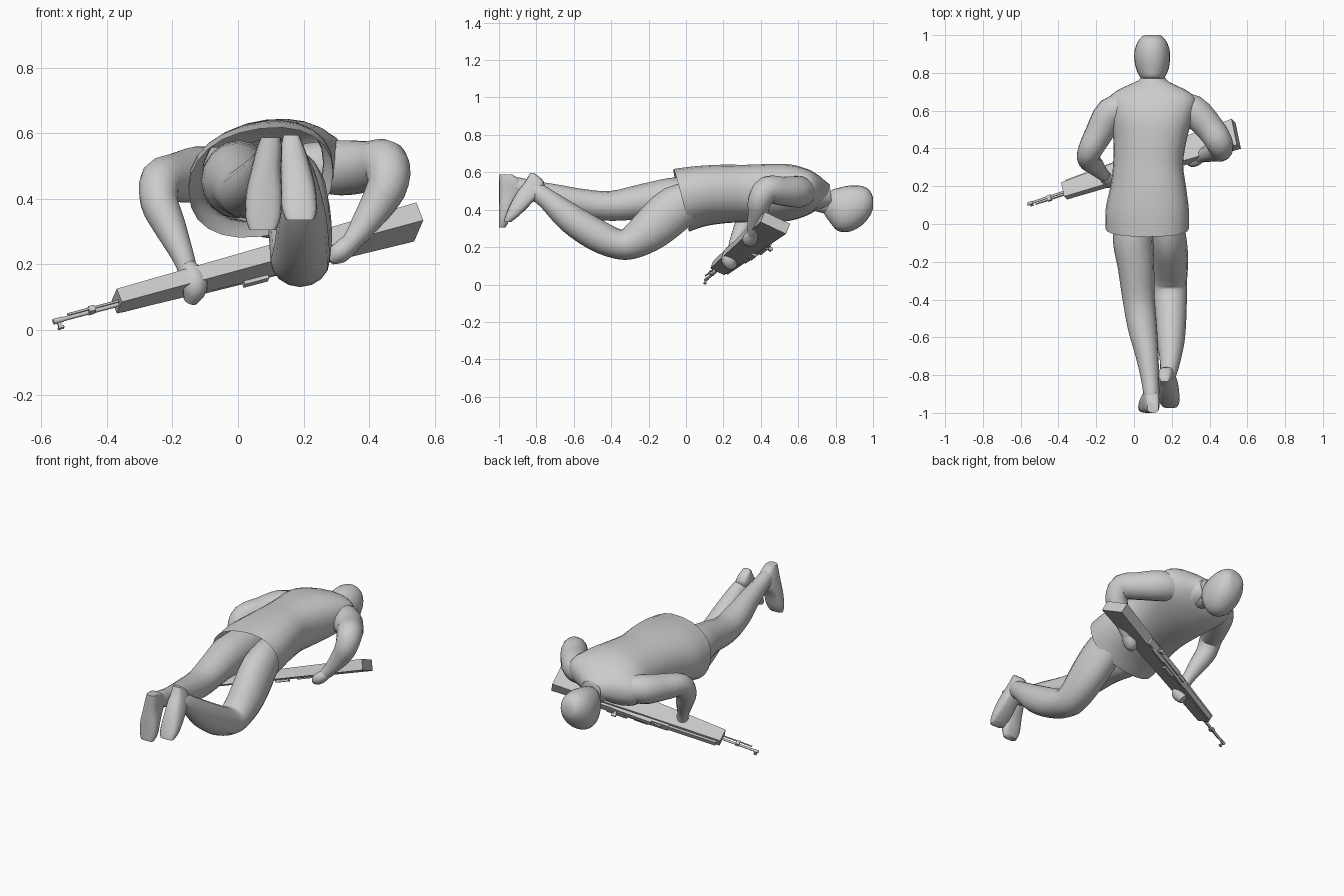
import bpy, math
from mathutils import Vector as V

grey = bpy.data.materials.new("plain_grey")
grey.diffuse_color = (0.6, 0.6, 0.6, 1)


def make(name, verts, faces, smooth=True, angle=50):
    me = bpy.data.meshes.new(name)
    me.from_pydata(verts, [], faces)
    me.materials.append(grey)
    ob = bpy.data.objects.new(name, me)
    bpy.context.collection.objects.link(ob)
    bpy.ops.object.select_all(action='DESELECT')
    ob.select_set(True)
    bpy.context.view_layer.objects.active = ob
    bpy.ops.object.mode_set(mode='EDIT')
    bpy.ops.mesh.select_all(action='SELECT')
    bpy.ops.mesh.normals_make_consistent(inside=False)
    bpy.ops.object.mode_set(mode='OBJECT')
    if smooth:
        bpy.ops.object.shade_smooth_by_angle(angle=math.radians(angle))
    return ob


def refine(rows, k=3):
    """Smooth in-between rows through the given ones."""
    out = []
    for i in range(len(rows) - 1):
        a, b, c, d = (rows[max(0, min(len(rows) - 1, i + j))] for j in (-1, 0, 1, 2))
        for s in range(k):
            t = s / k
            out.append([0.5 * (2 * q + (r - p) * t + (2 * p - 5 * q + 4 * r - w) * t * t
                               + (3 * q - p - 3 * r + w) * t ** 3)
                        for p, q, r, w in zip(a, b, c, d)])
    out.append(list(rows[-1]))
    return out


def loft(name, rings, n=18, p=2.0, caps=(True, True), angle=50):
    """Skin rings given as (centre, half axis a, half axis b)."""
    verts, faces = [], []
    for c, a, b in rings:
        for i in range(n):
            t = 2 * math.pi * i / n
            x, y = math.cos(t), math.sin(t)
            x = math.copysign(abs(x) ** (2 / p), x)
            y = math.copysign(abs(y) ** (2 / p), y)
            verts.append(c + a * x + b * y)
    for j in range(len(rings) - 1):
        for i in range(n):
            k = (i + 1) % n
            faces.append((j * n + i, j * n + k, (j + 1) * n + k, (j + 1) * n + i))
    if caps[0]:
        faces.append(tuple(range(n)))
    if caps[1]:
        faces.append(tuple(range(len(verts) - n, len(verts))))
    return make(name, verts, faces, angle=angle)


def limb(name, rows, ref=(1, 0, 0), n=16):
    """Tube along rows of (x, y, z, half width along ref, other half width)."""
    rows = refine(rows)
    pts = [V(r[:3]) for r in rows]
    rings = []
    for i, r in enumerate(rows):
        t = (pts[min(i + 1, len(pts) - 1)] - pts[max(i - 1, 0)]).normalized()
        a = V(ref)
        a = (a - t * a.dot(t)).normalized()
        rings.append((pts[i], a * r[3], t.cross(a) * r[4]))
    return loft(name, rings, n)


def along_y(name, rows, p=2.0, caps=(True, True), roll=0.0, n=24):
    """Body sections of (y, x0, x1, z0, z1, lean)."""
    rings = []
    for y, x0, x1, z0, z1, lean in refine(rows):
        h = (z1 - z0) / 2
        rings.append((V(((x0 + x1) / 2, y, (z0 + z1) / 2)),
                      V(((x1 - x0) / 2, 0, roll * (x1 - x0))), V((0, -lean * h, h))))
    return loft(name, rings, n, p, caps)


# Jacket body, open at the hem
along_y("jacket", [
    (-.025, -.15, .29, .285, .615, .26), (.08, -.15, .29, .315, .63, .15),
    (.20, -.125, .275, .33, .638, .05), (.32, -.11, .26, .335, .638, 0),
    (.45, -.11, .28, .335, .642, 0), (.56, -.13, .31, .345, .638, 0),
    (.65, -.14, .33, .375, .612, 0), (.70, -.10, .29, .405, .585, 0),
    (.74, -.02, .21, .43, .555, 0), (.765, .035, .165, .44, .53, 0)],
    p=2.25, caps=(False, True), roll=.06)

# Collar, neck and head
along_y("collar", [(.69, -.02, .22, .395, .585, .1), (.74, .01, .19, .405, .56, .1),
                   (.775, .035, .165, .415, .535, .1)], caps=(False, False))
along_y("neck", [(.66, .04, .16, .40, .53, 0), (.74, .045, .15, .38, .50, 0),
                 (.84, .045, .15, .36, .50, 0)])
along_y("head", [
    (.74, .065, .13, .375, .44, 0), (.775, .035, .16, .325, .50, 0),
    (.81, .015, .18, .288, .515, 0), (.86, .003, .19, .28, .527, 0),
    (.91, .002, .19, .297, .53, 0), (.955, .015, .178, .33, .522, 0),
    (.985, .035, .158, .37, .50, 0), (1.0, .055, .138, .405, .465, 0)], p=2.1)

# Arms, bent at the elbows
limb("left_arm", [
    (-.02, .63, .49, .07, .07), (-.12, .59, .475, .082, .086), (-.185, .48, .465, .074, .076),
    (-.235, .385, .455, .063, .066), (-.24, .34, .39, .058, .058),
    (-.21, .31, .32, .05, .05), (-.168, .265, .225, .034, .034),
    (-.15, .25, .17, .028, .028)], ref=(.0725, -.0336, .0421))
limb("right_arm", [
    (.20, .63, .50, .07, .07), (.31, .60, .495, .084, .086), (.40, .51, .50, .077, .077),
    (.45, .435, .508, .072, .072), (.458, .395, .45, .064, .064),
    (.43, .385, .39, .055, .055), (.37, .365, .30, .038, .038),
    (.335, .35, .262, .03, .03)], ref=(.055, .0375, -.0436))

# Hands wrapped around the rifle
limb("left_hand", [(-.158, .255, .205, .02, .022), (-.142, .238, .168, .038, .036),
                   (-.132, .232, .13, .04, .042), (-.145, .25, .09, .022, .026)])
limb("right_hand", [(.355, .355, .275, .028, .028), (.325, .345, .25, .04, .034),
                    (.30, .338, .23, .036, .032), (.28, .335, .212, .016, .016)],
     ref=(0, 1, 0))

# Legs: one stretched back, one bent at the knee
limb("left_leg", [
    (.0, .10, .47, .10, .11), (-.005, -.08, .455, .107, .115),
    (.01, -.22, .445, .097, .095), (.025, -.40, .42, .085, .08),
    (.045, -.55, .435, .077, .075), (.07, -.70, .47, .06, .066),
    (.085, -.82, .502, .048, .053), (.092, -.90, .525, .042, .048),
    (.095, -.96, .535, .036, .04)])
limb("right_leg", [
    (.16, .10, .475, .075, .085), (.178, -.05, .41, .095, .122),
    (.19, -.18, .30, .097, .115), (.19, -.28, .23, .092, .092),
    (.19, -.36, .215, .09, .08), (.195, -.48, .265, .083, .085),
    (.195, -.62, .355, .073, .078), (.19, -.74, .455, .052, .055),
    (.175, -.81, .505, .043, .048), (.168, -.835, .525, .03, .03)])


# Feet, stacked from toe to heel: (z, rear y, front y, x, half width)
def foot(name, rows):
    rings = [(V((x, (y0 + y1) / 2, z)), V((w, 0, 0)), V((0, (y1 - y0) / 2, 0)))
             for z, y0, y1, x, w in refine(rows)]
    loft(name, rings, 16, 3.0, angle=60)


foot("left_foot", [(.305, -1.0, -.965, .075, .04), (.345, -1.0, -.945, .077, .054),
                   (.42, -1.0, -.92, .08, .055), (.49, -1.0, -.88, .086, .046),
                   (.55, -1.0, -.88, .095, .04), (.588, -1.0, -.93, .10, .03)])
foot("right_foot", [(.335, -.975, -.935, .19, .042), (.37, -.965, -.89, .188, .054),
                    (.44, -.935, -.82, .183, .053), (.50, -.90, -.77, .175, .046),
                    (.55, -.86, -.76, .167, .038), (.595, -.835, -.81, .162, .024)])

# Rifle frame: along the barrel, towards the mechanism side, and downwards
O = V((-.37, .175, .088))
D = V((.9125, .303, .242)).normalized()
U = V((-.035, .135, -.067))
U = (U - D * U.dot(D)).normalized()
W = D.cross(U)
if W.z > 0:
    W = -W


def bar(name, s0, s1, u, w, hu, hw, hu1=None, hw1=None, n=4, u1=None):
    """Straight bar between s0 and s1: boxes for n=4, round bars otherwise."""
    verts = []
    for s, a, b, uu in ((s0, hu, hw, u), (s1, hu1 or hu, hw1 or hw, u if u1 is None else u1)):
        for i in range(n):
            t = 2 * math.pi * (i + .5) / n
            k = math.sqrt(2) if n == 4 else 1
            verts.append(O + D * s + U * (uu + a * k * math.cos(t))
                         + W * (w + b * k * math.sin(t)))
    faces = [(i, (i + 1) % n, n + (i + 1) % n, n + i) for i in range(n)]
    faces += [tuple(range(n)), tuple(range(n, 2 * n))]
    make(name, verts, faces, smooth=n > 4)


bar("rifle_stock", 0, .99, 0, 0, .042, .023, .077, .031)
bar("barrel", -.215, .05, 0, .012, .007, .007, n=10)
bar("gas_tube", -.17, .05, -.018, .008, .004, .004, n=8)
bar("muzzle_ring", -.215, -.185, 0, .012, .009, .009, n=10)
bar("front_sight", -.205, -.195, 0, .026, .004, .014)
bar("sight_foot", -.208, -.190, 0, .037, .007, .003)
bar("barrel_band", -.10, -.08, -.008, .01, .015, .009)
# Mechanism along the forward face
bar("forend_rail", .02, .36, .043, .005, .012, .014, u1=.055)
bar("receiver", .30, .70, .054, .004, .014, .02, u1=.068)
bar("bolt_cover", .40, .62, .072, -.004, .010, .012)
bar("magazine", .42, .50, .055, .026, .013, .012)
bar("rear_sight", .34, .38, .070, 0, .009, .009)
bar("bolt_handle", .60, .615, .088, .005, .02, .006)
bar("bolt_knob", .595, .62, .105, .005, .010, .010, n=10)
bar("trigger_guard", .54, .66, .075, .026, .006, .007)
